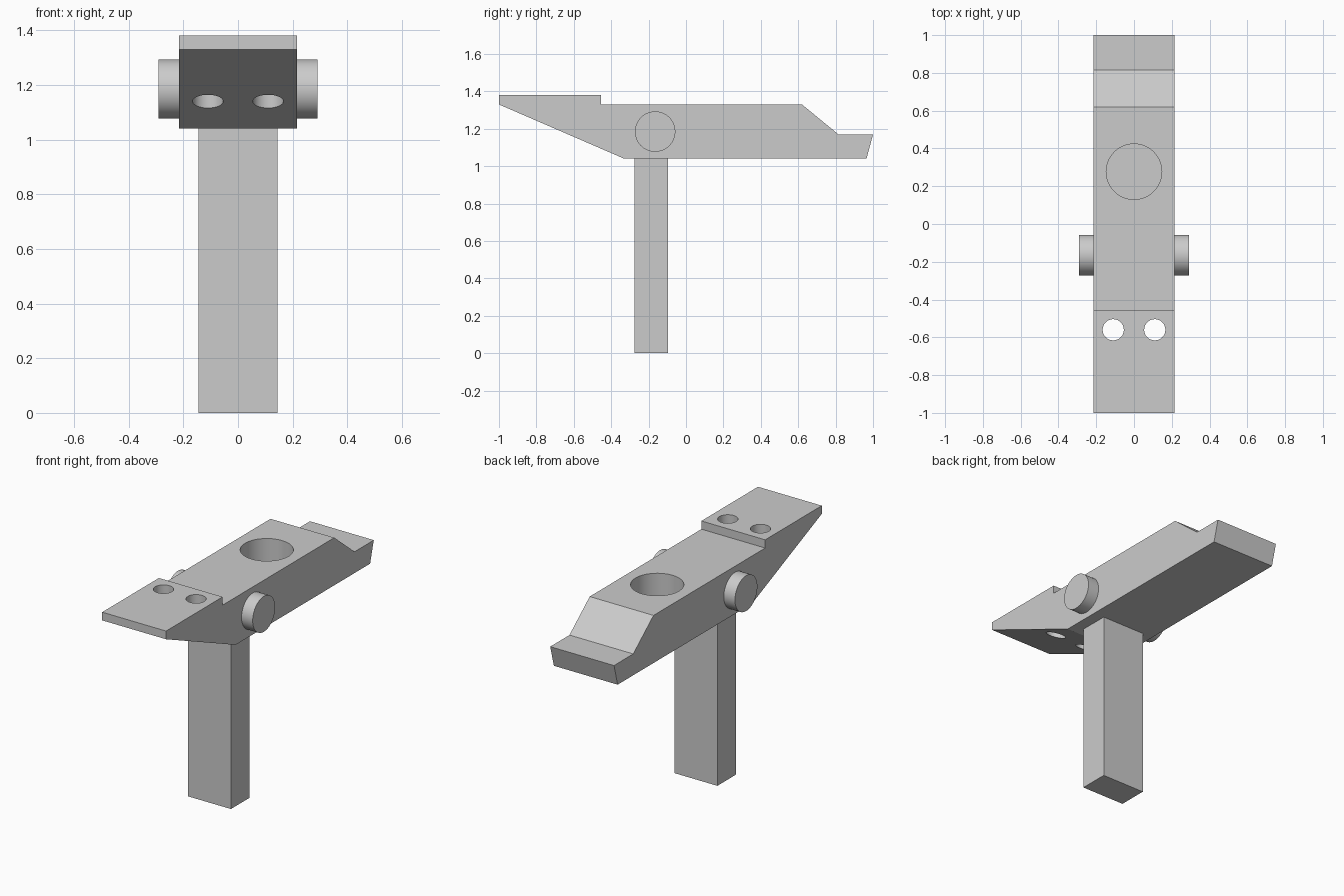
import bpy
import math

cube = bpy.data.objects.get("Cube")
if cube:
    bpy.data.objects.remove(cube, do_unlink=True)

grey = bpy.data.materials.new("light_grey")
grey.use_nodes = True
grey.diffuse_color = (0.6, 0.6, 0.6, 1)
grey.node_tree.nodes["Principled BSDF"].inputs["Base Color"].default_value = (0.6, 0.6, 0.6, 1)


def extrude_profile(name, profile, half_width):
    """Closed solid from a (y, z) outline swept along x."""
    n = len(profile)
    verts = [(x, y, z) for x in (-half_width, half_width) for y, z in profile]
    faces = [list(range(n))[::-1], list(range(n, 2 * n))]
    faces += [[i, (i + 1) % n, n + (i + 1) % n, n + i] for i in range(n)]
    mesh = bpy.data.meshes.new(name)
    mesh.from_pydata(verts, [], faces)
    obj = bpy.data.objects.new(name, mesh)
    bpy.context.collection.objects.link(obj)
    mesh.materials.append(grey)
    return obj


def cylinder(name, radius, depth, location, rotation=(0, 0, 0)):
    bpy.ops.mesh.primitive_cylinder_add(vertices=64, radius=radius, depth=depth,
                                        location=location, rotation=rotation)
    obj = bpy.context.object
    obj.name = name
    obj.data.materials.append(grey)
    return obj


def activate(obj):
    bpy.ops.object.select_all(action='DESELECT')
    obj.select_set(True)
    bpy.context.view_layer.objects.active = obj


def cut(target, cutter):
    mod = target.modifiers.new("hole", 'BOOLEAN')
    mod.operation = 'DIFFERENCE'
    mod.solver = 'EXACT'
    mod.object = cutter
    activate(target)
    bpy.ops.object.modifier_apply(modifier=mod.name)
    bpy.data.objects.remove(cutter, do_unlink=True)


# Main beam: sloped underside at the front, stepped tail at the back
beam = extrude_profile("beam", [
    (-0.33, 1.04), (0.965, 1.04), (1.0, 1.17), (0.815, 1.17), (0.62, 1.33),
    (-0.455, 1.33), (-0.455, 1.38), (-1.0, 1.38), (-1.0, 1.33)], 0.215)

# Blind round pocket, then two through holes in the front pad
cut(beam, cylinder("pocket_cutter", 0.147, 0.4, (0, 0.277, 1.29)))
for side in (-1, 1):
    cut(beam, cylinder("hole_cutter", 0.056, 1, (side * 0.11, -0.56, 1.2)))

# Cross pin
pin = cylinder("cross_pin", 0.108, 0.58, (0, -0.165, 1.185), (0, math.pi / 2, 0))

# Upright post, seated slightly inside the beam
post = extrude_profile("post", [
    (-0.275, 0), (-0.095, 0), (-0.095, 1.05), (-0.275, 1.05)], 0.145)

for obj in (beam, pin):
    activate(obj)
    bpy.ops.object.shade_smooth_by_angle(angle=math.radians(20))
